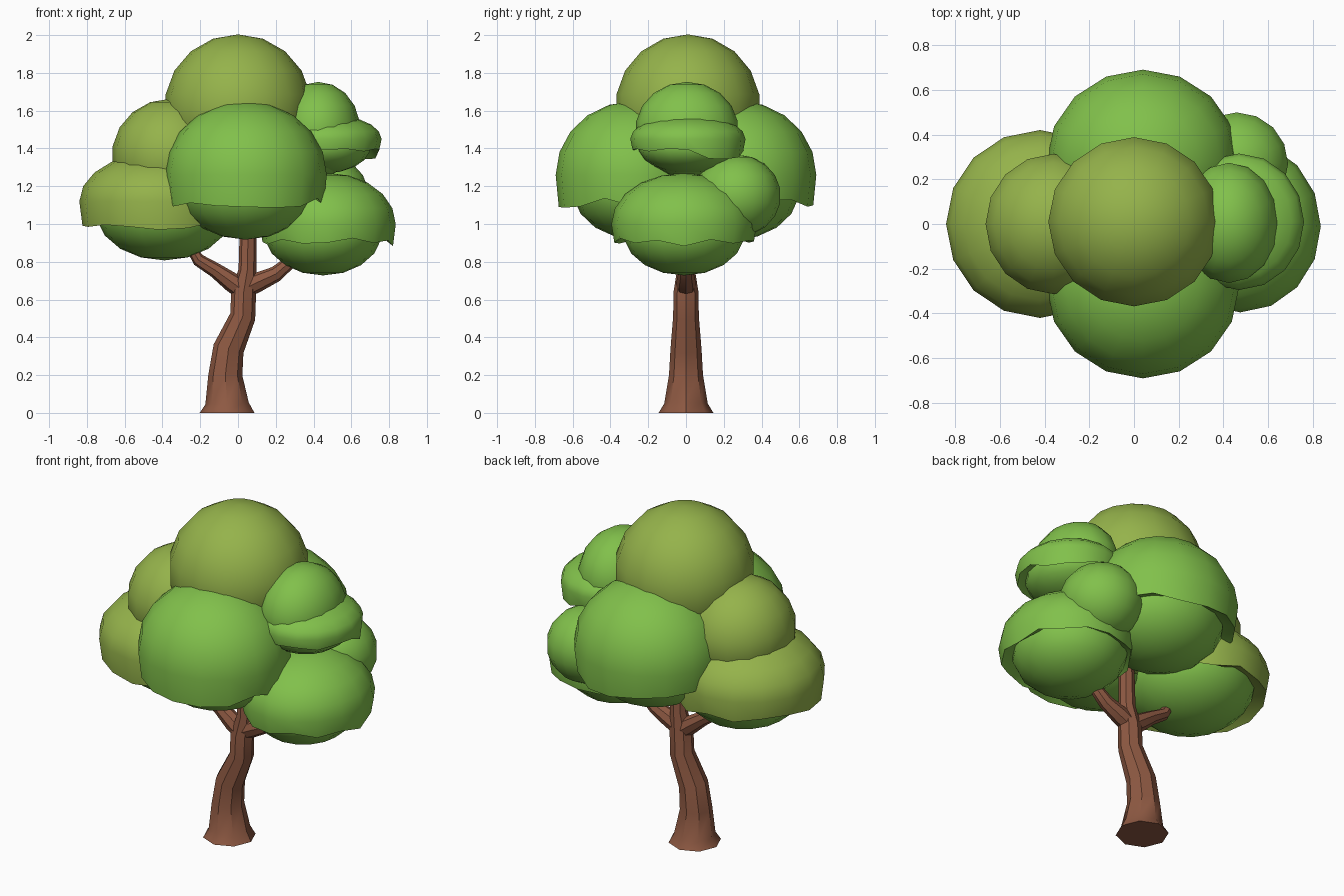
import bpy, bmesh, math, random
from mathutils import Vector

if "Cube" in bpy.data.objects:
    bpy.data.objects.remove(bpy.data.objects["Cube"])

random.seed(4)


def material(name, rgb):
    m = bpy.data.materials.new(name)
    m.diffuse_color = (*rgb, 1)
    m.use_nodes = True
    m.node_tree.nodes["Principled BSDF"].inputs["Base Color"].default_value = m.diffuse_color
    return m


GREEN = material("leaf green", (0.22, 0.53, 0.07))
OLIVE = material("olive green", (0.30, 0.45, 0.07))
BROWN = material("bark brown", (0.27, 0.10, 0.055))


def finish(name, bm, mat, angle):
    bmesh.ops.recalc_face_normals(bm, faces=bm.faces)
    me = bpy.data.meshes.new(name)
    bm.to_mesh(me)
    bm.free()
    me.materials.append(mat)
    ob = bpy.data.objects.new(name, me)
    bpy.context.collection.objects.link(ob)
    bpy.ops.object.select_all(action='DESELECT')
    ob.select_set(True)
    bpy.context.view_layer.objects.active = ob
    bpy.ops.object.shade_smooth_by_angle(angle=math.radians(angle))
    return ob


def skin(bm, rings):
    # bridge successive vertex rings with quads
    for a, b in zip(rings, rings[1:]):
        n = len(a)
        for i in range(n):
            bm.faces.new((a[i], a[(i + 1) % n], b[(i + 1) % n], b[i]))


def ball(name, centre, radii, mat):
    # low-poly rounded leaf clump
    bm = bmesh.new()
    bmesh.ops.create_uvsphere(bm, u_segments=16, v_segments=9, radius=1)
    for v in bm.verts:
        v.co = Vector([c + r * p * 1.01 for c, r, p in zip(centre, radii, v.co)])
    finish(name, bm, mat, 35)


def cap(name, centre, radii, hem, mat, n=16):
    # leaf dome with a short skirt and a ragged hem, hollow underneath
    bm = bmesh.new()
    cx, cy, cz = centre
    rx, ry, rz = radii
    jag = [random.uniform(-0.03, 0.03) for _ in range(n)]

    def ring(s, z, ragged=0):
        return [bm.verts.new((cx + rx * s * math.cos(2 * math.pi * i / n),
                              cy + ry * s * math.sin(2 * math.pi * i / n),
                              z + ragged * jag[i])) for i in range(n)]

    rings = [ring(math.cos(math.radians(a)), cz + rz * math.sin(math.radians(a)))
             for a in (72, 54, 36, 18, 0)]
    rings += [ring(0.96, hem, 1), ring(0.75, hem + 0.05)]
    skin(bm, rings)
    for r, z in ((rings[0], cz + rz), (rings[-1], hem + 0.06)):
        tip = bm.verts.new((cx, cy, z))
        for i in range(n):
            bm.faces.new((r[i], r[(i + 1) % n], tip))
    finish(name, bm, mat, 35)


def limb(name, pts, n=8):
    # tapered tube through (x, z, radius) points in the xz plane
    bm = bmesh.new()
    rings = []
    for k, (x, z, r) in enumerate(pts):
        a, b = pts[max(k - 1, 0)], pts[min(k + 1, len(pts) - 1)]
        t = Vector((b[0] - a[0], 0, b[1] - a[1])).normalized()
        if z == 0:
            t = Vector((0, 0, 1))
        side = Vector((t.z, 0, -t.x))
        rings.append([bm.verts.new(Vector((x, 0, z))
                      + side * r * math.cos(2 * math.pi * i / n)
                      + Vector((0, 1, 0)) * r * math.sin(2 * math.pi * i / n))
                      for i in range(n)])
    skin(bm, rings)
    bm.faces.new(rings[0])
    bm.faces.new(rings[-1])
    finish(name, bm, BROWN, 40)


# trunk with flared foot, and its side branches
limb("trunk", [(-0.058, 0, 0.145), (-0.058, 0.05, 0.115), (-0.067, 0.2, 0.09),
               (-0.05, 0.34, 0.082), (0.025, 0.51, 0.068), (0.03, 0.64, 0.066),
               (0.05, 0.76, 0.047), (0.055, 1.1, 0.042)])
limb("left_branch", [(0.05, 0.63, 0.05), (-0.03, 0.69, 0.052), (-0.12, 0.755, 0.04),
                     (-0.21, 0.81, 0.034), (-0.24, 0.86, 0.028)])
limb("right_branch", [(0.0, 0.64, 0.05), (0.1, 0.69, 0.052), (0.2, 0.735, 0.042),
                      (0.265, 0.79, 0.036), (0.29, 0.87, 0.03)])

# crown top
ball("top_leaves", (0, 0.01, 1.62), (0.385, 0.38, 0.38), OLIVE)

# matching front and back clumps
for label, s in (("front", -1), ("back", 1)):
    cap(label + "_leaf_cap", (0.04, s * 0.28, 1.26), (0.43, 0.41, 0.39), 1.11, GREEN)
    ball(label + "_leaf_underside", (0.04, s * 0.26, 1.19), (0.36, 0.34, 0.27), GREEN)

# left clumps: olive above, green below
cap("left_leaf_cap", (-0.42, 0, 1.12), (0.42, 0.42, 0.26), 0.99, OLIVE)
ball("left_leaf_underside", (-0.39, 0, 1.07), (0.36, 0.36, 0.26), GREEN)
ball("left_upper_leaves", (-0.36, 0, 1.36), (0.305, 0.315, 0.30), OLIVE)

# right clumps
cap("right_leaf_cap", (0.475, -0.01, 1.0), (0.36, 0.385, 0.27), 0.91, GREEN)
ball("right_leaf_underside", (0.45, -0.01, 0.96), (0.31, 0.32, 0.23), GREEN)
cap("right_upper_leaf_cap", (0.47, 0.01, 1.45), (0.29, 0.305, 0.13), 1.37, GREEN)
ball("right_upper_leaf_underside", (0.46, 0.01, 1.41), (0.24, 0.26, 0.14), GREEN)
ball("right_upper_leaves", (0.425, 0.005, 1.5), (0.22, 0.27, 0.25), GREEN)
ball("right_back_leaves", (0.46, 0.27, 1.15), (0.23, 0.23, 0.215), GREEN)
